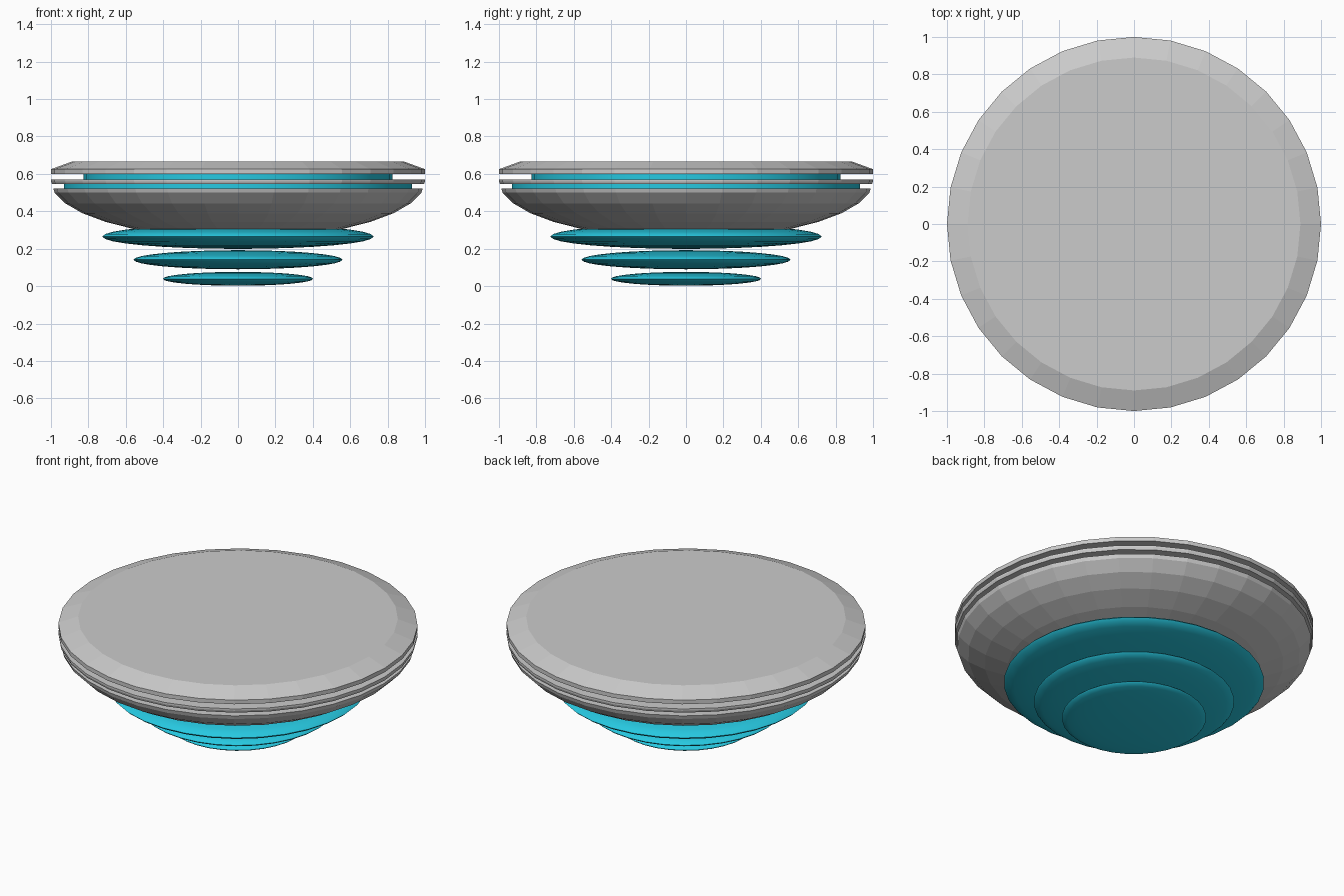
import bpy, bmesh
from math import sin, cos, radians, tau

if "Cube" in bpy.data.objects:
    bpy.data.objects.remove(bpy.data.objects["Cube"])

SIDES = 32

teal = bpy.data.materials.new("teal_glow")
teal.diffuse_color = (0.02, 0.58, 0.75, 1)
teal.use_nodes = True
teal.node_tree.nodes["Principled BSDF"].inputs["Base Color"].default_value = teal.diffuse_color


def lathe(name, profile, mat=None, smooth=False):
    """Revolve a (radius, z) profile, listed bottom to top, into a closed solid."""
    bm = bmesh.new()
    rings = []
    for r, z in profile:
        if r == 0:
            rings.append([bm.verts.new((0, 0, z))] * SIDES)
        else:
            rings.append([bm.verts.new((r * cos(tau * i / SIDES), r * sin(tau * i / SIDES), z))
                          for i in range(SIDES)])
    for low, high in zip(rings, rings[1:]):
        for i in range(SIDES):
            j = (i + 1) % SIDES
            corners = list(dict.fromkeys((low[i], low[j], high[j], high[i])))
            bm.faces.new(corners)
    if profile[0][0] > 0:
        bm.faces.new(rings[0][::-1])
    if profile[-1][0] > 0:
        bm.faces.new(rings[-1])
    bmesh.ops.recalc_face_normals(bm, faces=bm.faces)
    mesh = bpy.data.meshes.new(name)
    bm.to_mesh(mesh)
    bm.free()
    obj = bpy.data.objects.new(name, mesh)
    bpy.context.collection.objects.link(obj)
    if mat:
        mesh.materials.append(mat)
    if smooth:
        bpy.ops.object.select_all(action='DESELECT')
        obj.select_set(True)
        bpy.context.view_layer.objects.active = obj
        bpy.ops.object.shade_smooth_by_angle(angle=radians(35))
    return obj


def arc(radius, half_height, centre, first, last):
    """Points of a squashed sphere, in steps of 11.25 degrees of latitude."""
    points = []
    for k in range(first, last + 1):
        a = radians(11.25 * k)
        points.append((0 if abs(k) == 8 else radius * cos(a), centre + half_height * sin(a)))
    return points


# Grey shell: bowl, thin rim band and bevelled lid
lathe("bowl", arc(1.0, 0.307, 0.56, -8, -1) + [(0.988, 0.523)])
lathe("rim_band", [(0.995, 0.546), (1.0, 0.56), (1.0, 0.571)])
lathe("lid", [(1.0, 0.60), (1.0, 0.625), (0.89, 0.665)])

# Teal cores showing in the gaps of the shell
lathe("lower_core", [(0.93, 0.523), (0.93, 0.546)], teal, True)
lathe("upper_core", [(0.825, 0.571), (0.825, 0.60)], teal, True)

# Teal lens-shaped thruster discs, shrinking downwards
for name, radius, half, z in (("upper_disc", 0.725, 0.066, 0.265),
                              ("middle_disc", 0.558, 0.051, 0.141),
                              ("lower_disc", 0.402, 0.037, 0.039)):
    lathe(name, arc(radius, half, z, -8, 8), teal, True)
